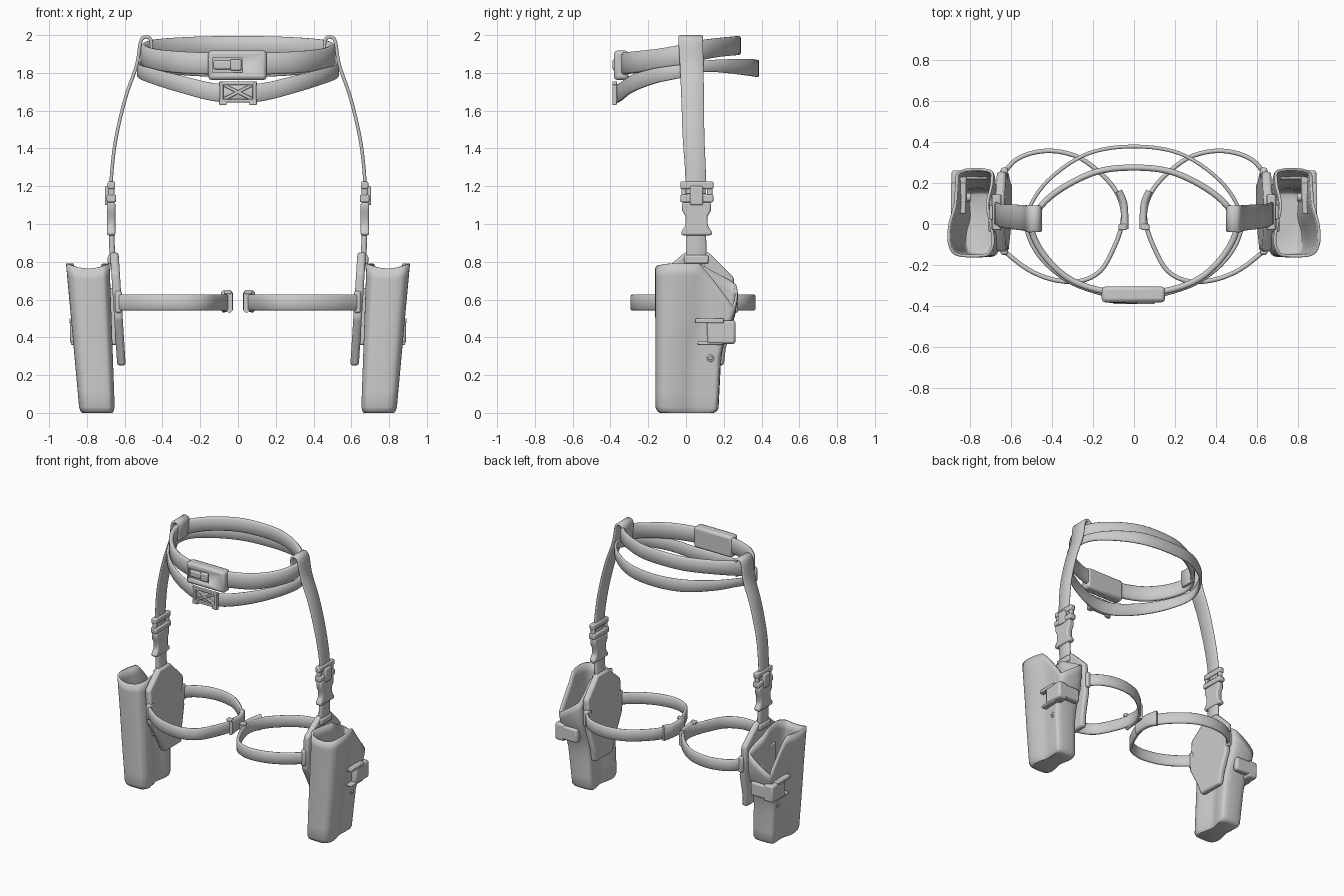
import bpy, bmesh, math
from mathutils import Vector, Matrix

if "Cube" in bpy.data.objects:
    bpy.data.objects.remove(bpy.data.objects["Cube"])


def finish(name, bm, mirror=False, bevel=0, solid=0, angle=35):
    bmesh.ops.recalc_face_normals(bm, faces=bm.faces)
    me = bpy.data.meshes.new(name)
    bm.to_mesh(me)
    bm.free()
    ob = bpy.data.objects.new(name, me)
    bpy.context.collection.objects.link(ob)
    bpy.ops.object.select_all(action='DESELECT')
    ob.select_set(True)
    bpy.context.view_layer.objects.active = ob
    bpy.ops.object.shade_smooth_by_angle(angle=math.radians(angle))
    if solid:
        m = ob.modifiers.new("wall", 'SOLIDIFY')
        m.thickness, m.offset = solid, -1
    if bevel:
        m = ob.modifiers.new("bevel", 'BEVEL')
        m.width, m.segments, m.limit_method = bevel, 2, 'ANGLE'
    if mirror:
        ob.modifiers.new("other_side", 'MIRROR')
    return ob


def spline(pts, closed, steps):
    """Catmull-Rom through points of any dimension."""
    n, out = len(pts), []
    get = lambda i: pts[i % n] if closed else pts[max(0, min(n - 1, i))]
    for i in range(n if closed else n - 1):
        a, b, c, d = (Vector(get(i + k)) for k in (-1, 0, 1, 2))
        for s in range(steps):
            t = s / steps
            out.append(0.5 * (2 * b + (c - a) * t + (2 * a - 5 * b + 4 * c - d) * t * t
                              + (3 * b - a - 3 * c + d) * t ** 3))
    if not closed:
        out.append(Vector(pts[-1]))
    return out


def strap(name, pts, thick, across, closed=False, mirror=False, steps=6):
    """Flat webbing swept along points (x, y, z, width)."""
    path = spline(pts, closed, steps)
    n, w = len(path), Vector(across)
    bm, rings = bmesh.new(), []
    for i, p in enumerate(path):
        a = path[(i - 1) % n if closed else max(i - 1, 0)]
        b = path[(i + 1) % n if closed else min(i + 1, n - 1)]
        nor = (b.xyz - a.xyz).cross(w).normalized()
        h, t = p[3] / 2, thick / 2
        c = t * 0.6
        sec = [(h, t - c), (h - c, t), (c - h, t), (-h, t - c),
               (-h, c - t), (c - h, -t), (h - c, -t), (h, c - t)]
        rings.append([bm.verts.new(p.xyz + w * u + nor * v) for u, v in sec])
    for i in range(n if closed else n - 1):
        r, s = rings[i], rings[(i + 1) % n]
        for k in range(8):
            bm.faces.new((r[k], r[(k + 1) % 8], s[(k + 1) % 8], s[k]))
    if not closed:
        bm.faces.new(rings[0])
        bm.faces.new(rings[-1])
    return finish(name, bm, mirror, angle=50)


def box(name, lo, hi, mirror=False, bevel=0.008, turn=0):
    """Bevelled box between two corners, optionally turned about y."""
    lo, hi = Vector(lo), Vector(hi)
    bm = bmesh.new()
    m = Matrix.Translation((lo + hi) / 2) @ Matrix.Rotation(turn, 4, 'Y')
    bmesh.ops.create_cube(bm, size=1, matrix=m @ Matrix.Diagonal((*(hi - lo), 1)))
    return finish(name, bm, mirror, bevel)


def slab(name, yz, x_top, x_bot, thick, bevel):
    """Polygon in (y, z) thickened along x and leaning in x."""
    zs = [z for _, z in yz]
    bm = bmesh.new()
    sides = []
    for off in (-thick / 2, thick / 2):
        sides.append([bm.verts.new((x_bot + (x_top - x_bot) * (z - min(zs)) / (max(zs) - min(zs)) + off, y, z))
                      for y, z in yz])
    a, b = sides
    bm.faces.new(a)
    bm.faces.new(b)
    for i in range(len(a)):
        j = (i + 1) % len(a)
        bm.faces.new((a[i], a[j], b[j], b[i]))
    return finish(name, bm, True, bevel)


def rod(name, c, r, depth):
    bm = bmesh.new()
    m = Matrix.Translation(c) @ Matrix.Rotation(math.pi / 2, 4, 'Y')
    bmesh.ops.create_cone(bm, cap_ends=True, segments=16, radius1=r, radius2=r, depth=depth, matrix=m)
    return finish(name, bm, True, 0.004)


def ring_path(half):
    return half + [(-x, y, z, w) for x, y, z, w in half[-2:0:-1]]


# Waist belts
strap("upper_belt", ring_path([
    (0, -.335, 1.85, .115), (.16, -.325, 1.85, .115), (.32, -.265, 1.857, .115), (.44, -.15, 1.872, .11),
    (.5, -.02, 1.895, .11), (.46, .08, 1.92, .105), (.35, .175, 1.935, .1), (.18, .255, 1.943, .1),
    (0, .275, 1.945, .1)]), .03, (0, 0, 1), closed=True)
strap("lower_belt", ring_path([
    (0, -.365, 1.69, .095), (.14, -.345, 1.7, .095), (.32, -.28, 1.745, .09), (.46, -.16, 1.785, .08),
    (.525, -.02, 1.81, .07), (.5, .1, 1.835, .06), (.4, .23, 1.835, .075), (.22, .345, 1.828, .09),
    (0, .378, 1.823, .09)]), .018, (0, 0, 1), closed=True)

# Front belt buckle with recessed release lever
buckle = box("belt_buckle", (-.158, -.382, 1.762), (.152, -.305, 1.918), bevel=.018)
cutter = box("buckle_recess_cutter", (-.135, -.42, 1.803), (.025, -.368, 1.88), bevel=0)
cutter.hide_render = True
cutter.hide_set(True)
cut = buckle.modifiers.new("recess", 'BOOLEAN')
cut.operation, cut.object = 'DIFFERENCE', cutter
box("buckle_lever", (-.13, -.384, 1.818), (-.03, -.36, 1.866), bevel=.01)
box("buckle_lever_tip", (-.04, -.388, 1.812), (.018, -.36, 1.872), bevel=.008)

# Cross brace buckle on the lower belt
for i, z in enumerate((1.745, 1.652)):
    box(f"cross_buckle_bar_{i}", (-.1, -.39, z - .009), (.1, -.365, z + .009), bevel=.004)
box("cross_buckle_post", (.078, -.39, 1.635), (.098, -.365, 1.755), True, .004)
box("cross_buckle_foot", (.06, -.39, 1.63), (.1, -.368, 1.648), True, .004)
for i, s in enumerate((-1, 1)):
    box(f"cross_buckle_diagonal_{i}", (-.095, -.386, 1.69), (.095, -.368, 1.707), bevel=.004, turn=s * .47)

# Hanging side straps looped over the upper belt
strap("hanging_strap", [
    (.468, .025, 1.86, .12), (.458, .025, 1.94, .125), (.465, .025, 1.98, .13), (.49, .025, 1.99, .13),
    (.515, .025, 1.965, .13), (.537, .03, 1.84, .125), (.595, .035, 1.67, .12), (.645, .04, 1.46, .115),
    (.668, .05, 1.28, .11), (.672, .052, 1.16, .11)], .018, (0, 1, 0), mirror=True)
strap("lower_hanging_strap", [(.67, .055, 1.0, .1), (.668, .055, .9, .105), (.66, .055, .76, .11)],
      .03, (0, 1, 0), mirror=True)

# Side release buckles
box("clip_top_bar", (.65, -.03, 1.185), (.69, .145, 1.225), True)
box("clip_middle_bar", (.645, -.03, 1.115), (.695, .145, 1.155), True)
box("clip_side_rail_front", (.655, -.025, 1.12), (.685, .002, 1.22), True)
box("clip_side_rail_rear", (.655, .112, 1.12), (.685, .14, 1.22), True)
box("clip_tongue", (.66, .02, 1.1), (.705, .09, 1.2), True)
slab("clip_body", [(-.02, 1.115), (.132, 1.115), (.132, 1.07), (.115, 1.04), (.115, .99), (.137, .96),
                   (.137, .94), (-.025, .94), (-.025, .96), (-.003, .99), (-.003, 1.04), (-.02, 1.07)],
     .672, .672, .045, .01)

# Thigh plates
slab("thigh_plate", [(-.005, .85), (.12, .85), (.255, .715), (.255, .5), (.21, .34), (.2, .25),
                     (.0, .25), (-.04, .34), (-.135, .5), (-.135, .74)], .655, .617, .045, .014)
box("plate_top_clamp", (.638, -.01, .79), (.69, .12, .835), True, .01)
box("holster_spacer", (.63, -.04, .36), (.71, .13, .66), True, .01)
box("strap_mount_front", (.615, -.15, .53), (.65, -.1, .645), True, .01)
box("strap_mount_rear", (.615, .22, .53), (.65, .275, .645), True, .01)

# Leg straps
strap("leg_strap", [
    (.632, .25, .585, .085), (.58, .31, .585, .085), (.49, .348, .585, .085), (.38, .355, .585, .085),
    (.26, .32, .585, .085), (.15, .235, .585, .085), (.085, .155, .585, .085), (.055, .07, .585, .085),
    (.06, -.01, .585, .085), (.1, -.12, .585, .085), (.165, -.23, .585, .085), (.27, -.28, .585, .085),
    (.4, -.27, .585, .085), (.52, -.22, .585, .085), (.63, -.135, .585, .085)],
    .022, (0, 0, 1), mirror=True, steps=4)
strap("leg_strap_buckle", [(.075, .16, .59, .115), (.052, .11, .59, .1), (.045, .05, .59, .1), (.045, -.025, .59, .115)],
      .034, (0, 0, 1), mirror=True, steps=3)
box("leg_buckle_lug", (.035, -.03, .628), (.075, .0, .65), True, .006)

# Holster shells: one outline lofted upward, with a sloping open rim
outline = spline([(-.55, 0), (.45, 0), (.85, .06), (1, .2), (.95, .38), (.75, .6), (.78, .85), (.65, 1),
                  (-.75, 1), (-.92, .85), (-.75, .6), (-.88, .4), (-1, .18), (-.85, .05)], True, 4)
back_edge = [(0, .165), (.3, .18), (.4, .205), (.5, .25), (.6, .265), (.9, .27)]


def back_y(z):
    for (z0, y0), (z1, y1) in zip(back_edge, back_edge[1:]):
        if z <= z1:
            return y0 + (y1 - y0) * (z - z0) / (z1 - z0)
    return back_edge[-1][1]


bm, rings = bmesh.new(), []
for t in (0, .012, .04, .15, .3, .42, .52, .62, .72, .82, .92, 1):
    grow = {0: .86, .012: .94}.get(t, 1)
    ring = []
    for u, v in outline:
        slope = max(0, min(1, (v - .55) / .42))
        top = .79 - slope * (.17 + .075 * u) - .025 * max(0, 1 - u * u) * (v < .2)
        z = t * top
        xc, xh = .745 + .05 * z / .79, .093 + .022 * z / .79
        y0, y1 = -.16, back_y(z)
        ring.append(bm.verts.new((xc + u * xh * grow, (y0 + y1) / 2 + (v - .5) * (y1 - y0) * grow, z)))
    rings.append(ring)
for r, s in zip(rings, rings[1:]):
    for k in range(len(r)):
        j = (k + 1) % len(r)
        bm.faces.new((r[k], r[j], s[j], s[k]))
bm.faces.new(rings[0][::-1])
finish("holster_shell", bm, True, solid=.014, angle=45)

# Holster retention latch and screw
box("latch_block", (.815, .11, .365), (.89, .262, .49), True, .014)
box("latch_upper_lip", (.82, .05, .475), (.893, .2, .5), True, .006)
box("latch_lower_lip", (.82, .06, .36), (.885, .2, .378), True, .006)
box("latch_rear_bar", (.71, .215, .38), (.87, .262, .48), True, .012)
rod("holster_screw", (.82, .13, .29), .02, .05)
rod("holster_screw_core", (.823, .13, .29), .01, .054)
